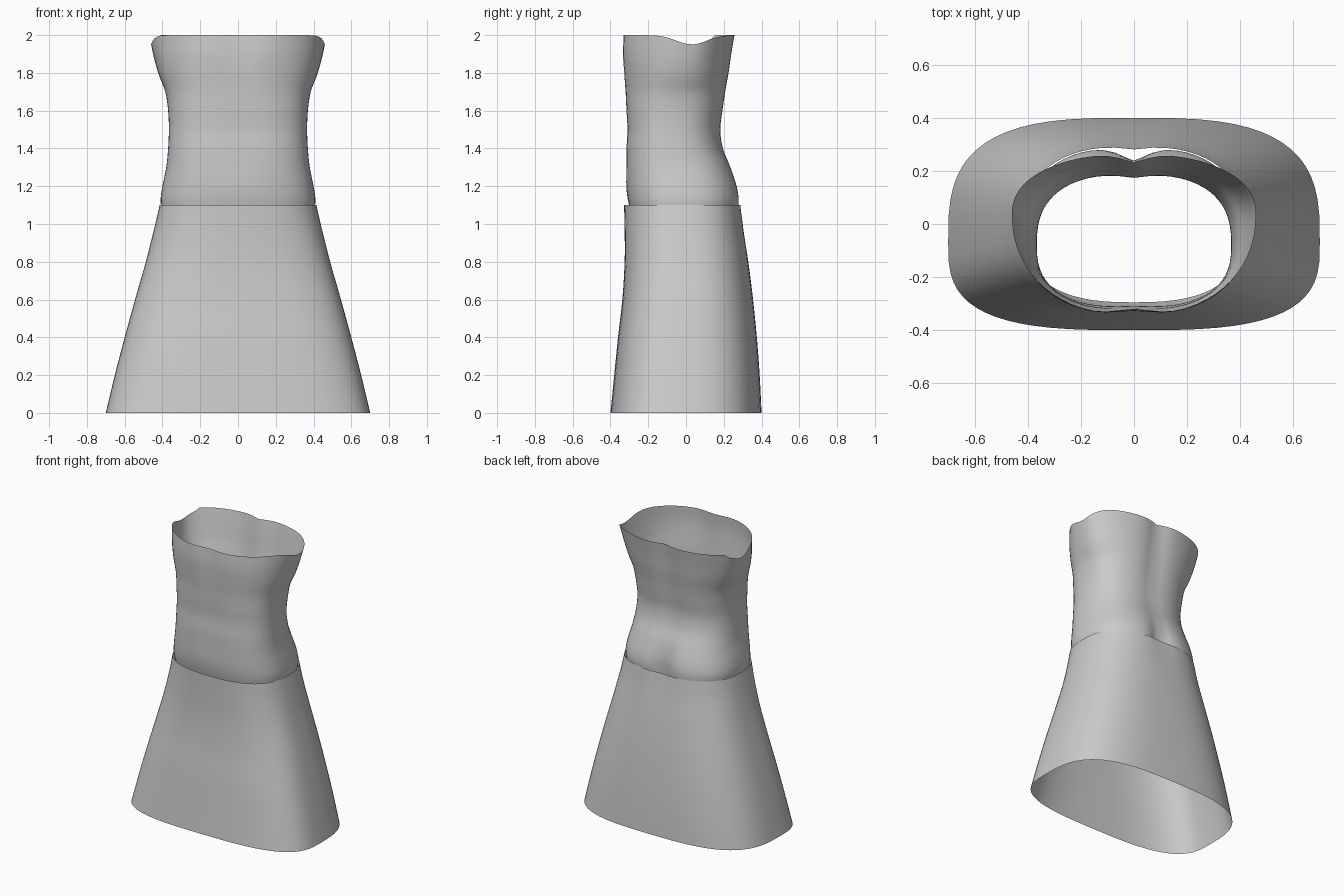
import bpy, bmesh
from math import sin, cos, tau, exp, copysign

cube = bpy.data.objects.get("Cube")
if cube:
    bpy.data.objects.remove(cube)

grey = bpy.data.materials.new("plain grey")
grey.use_nodes = True
grey.diffuse_color = (0.6, 0.6, 0.6, 1)
grey.node_tree.nodes["Principled BSDF"].inputs["Base Color"].default_value = (0.6, 0.6, 0.6, 1)

SIDES = 64


def spline(rows, t):
    """Smooth interpolation through a list of profile rows, t from 0 to 1."""
    f = t * (len(rows) - 1)
    i = min(int(f), len(rows) - 2)
    u = f - i
    p0, p1, p2, p3 = (rows[min(max(i + k, 0), len(rows) - 1)] for k in (-1, 0, 1, 2))
    return [b + 0.5 * u * (c - a + u * (2 * a - 5 * b + 4 * c - d + u * (3 * (b - c) + d - a)))
            for a, b, c, d in zip(p0, p1, p2, p3)]


def ring_point(row, angle):
    """Rounded-oval section with a groove down the middle of the back and front."""
    z, half, front, back, mid, power, spine, belly = row
    c, s = cos(angle), sin(angle)
    x = half * copysign(abs(c) ** (2 / power), c)
    y = mid + (back - mid if s > 0 else mid - front) * copysign(abs(s) ** (2 / power), s)
    if s > 0:
        y -= spine * exp(-abs(x / 0.07) ** 1.5)
    else:
        y += belly * exp(-(x / 0.1) ** 2)
    return x, y, z


def tube(name, rows, steps, edit=None):
    """Open-ended lofted cloth surface."""
    bm = bmesh.new()
    rings = []
    for j in range(steps + 1):
        row = spline(rows, j / steps)
        pts = [ring_point(row, tau * i / SIDES) for i in range(SIDES)]
        rings.append([bm.verts.new(edit(*p) if edit else p) for p in pts])
    for lo, hi in zip(rings, rings[1:]):
        for i in range(SIDES):
            k = (i + 1) % SIDES
            bm.faces.new((lo[i], lo[k], hi[k], hi[i]))
    mesh = bpy.data.meshes.new(name)
    bm.to_mesh(mesh)
    bm.free()
    mesh.materials.append(grey)
    mesh.shade_smooth()
    obj = bpy.data.objects.new(name, mesh)
    bpy.context.collection.objects.link(obj)
    return obj


def neckline(x, y, z):
    """Dip the upper rim at the sides, with a small torn step on the right."""
    dip = 0.05 * exp(-((y - 0.03) / 0.11) ** 2)
    if x < 0 and y > 0.15:
        dip = 0
    return x, y, z - dip * max(0, (z - 1.7) / 0.3)


# Each row: height, half width, front, back, widest y, roundness, spine groove, belly groove
skirt_rows = [
    (0.00, 0.70, -0.40, 0.40, -0.07, 3.1, 0.0, 0.0),
    (0.20, 0.652, -0.38, 0.39, -0.06, 3.0, 0.0, 0.0),
    (0.40, 0.60, -0.36, 0.375, -0.05, 2.9, 0.0, 0.0),
    (0.60, 0.545, -0.337, 0.355, -0.04, 2.8, 0.0, 0.0),
    (0.80, 0.488, -0.325, 0.33, -0.03, 2.7, 0.0, 0.0),
    (0.97, 0.445, -0.325, 0.307, -0.03, 2.6, 0.005, 0.0),
    (1.10, 0.415, -0.328, 0.293, -0.03, 2.6, 0.012, 0.0),
]
tube("skirt", skirt_rows, 30)

bodice_rows = [
    (1.07, 0.405, -0.295, 0.286, -0.04, 2.6, 0.055, 0.0),
    (1.13, 0.410, -0.308, 0.290, -0.04, 2.6, 0.055, 0.0),
    (1.20, 0.400, -0.316, 0.278, -0.05, 2.6, 0.040, 0.0),
    (1.30, 0.380, -0.320, 0.243, -0.07, 2.6, 0.020, 0.005),
    (1.40, 0.370, -0.320, 0.202, -0.08, 2.6, 0.014, 0.006),
    (1.50, 0.366, -0.315, 0.188, -0.08, 2.6, 0.014, 0.006),
    (1.60, 0.370, -0.320, 0.200, -0.07, 2.6, 0.018, 0.006),
    (1.70, 0.385, -0.325, 0.215, -0.05, 2.5, 0.022, 0.006),
    (1.80, 0.418, -0.335, 0.233, -0.02, 2.4, 0.026, 0.010),
    (1.90, 0.442, -0.345, 0.248, 0.01, 2.3, 0.030, 0.018),
    (2.00, 0.460, -0.345, 0.266, 0.04, 2.2, 0.034, 0.025),
]
tube("bodice", bodice_rows, 40, neckline)
